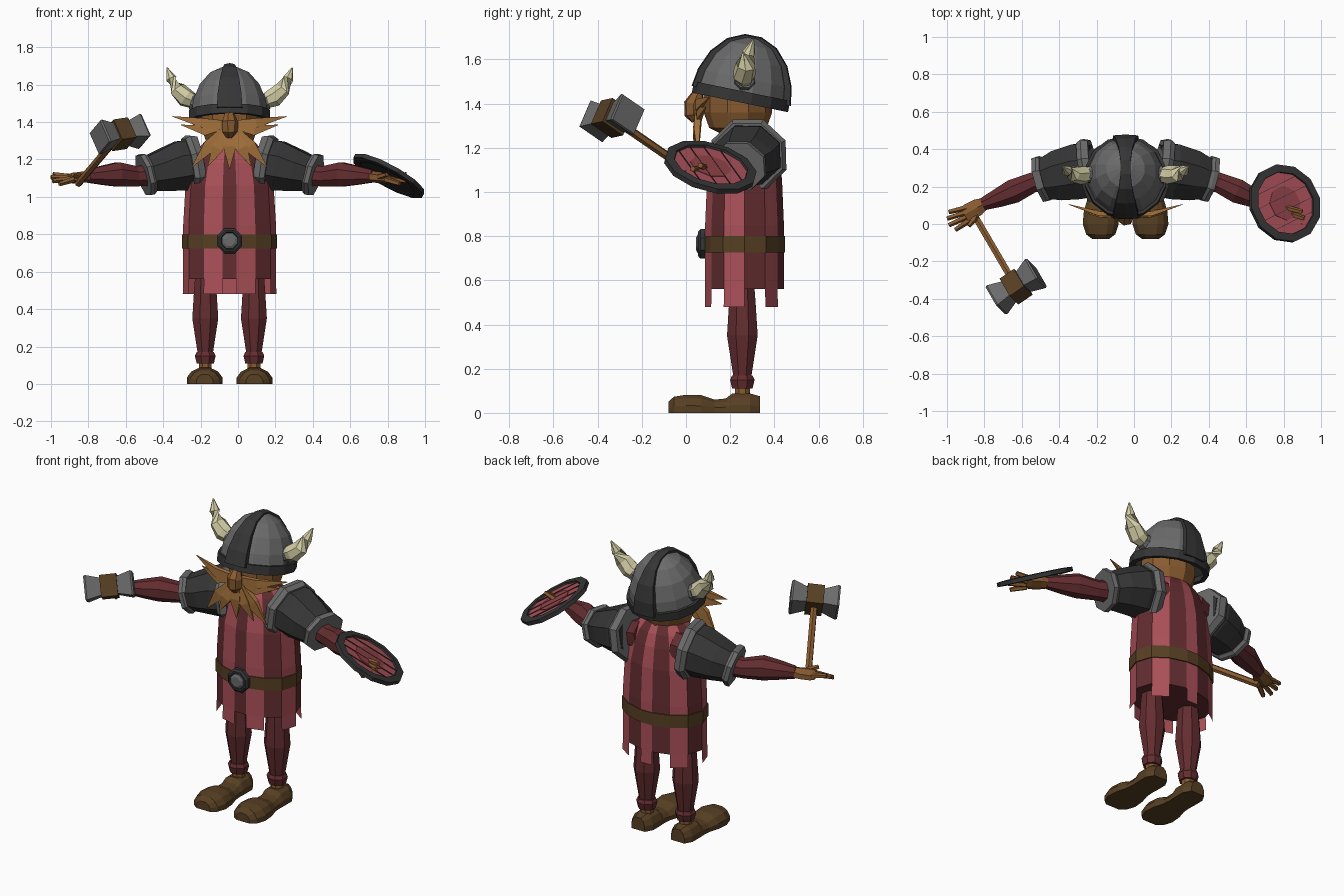
import bpy, bmesh, math
from mathutils import Vector, Matrix

if "Cube" in bpy.data.objects:
    bpy.data.objects.remove(bpy.data.objects["Cube"])

CX = -0.045  # body mirror line


def colour(name, rgb):
    m = bpy.data.materials.new(name)
    m.diffuse_color = (*rgb, 1)
    m.use_nodes = True
    m.node_tree.nodes["Principled BSDF"].inputs["Base Color"].default_value = m.diffuse_color
    return m


LIGHT_RED = colour("light red cloth", (.41, .082, .10))
DARK_RED = colour("dark red cloth", (.125, .026, .029))
MID_RED = colour("mid red paint", (.28, .055, .065))
STEEL = colour("steel", (.145, .145, .148))
IRON = colour("dark iron", (.036, .036, .037))
HORN = colour("horn", (.66, .62, .38))
HAIR = colour("ginger hair", (.38, .17, .045))
SKIN = colour("tan skin", (.25, .105, .03))
BROWN = colour("brown leather", (.095, .05, .017))


def build(name, verts, faces, mats, rule=None, matrix=None):
    bm = bmesh.new()
    vs = [bm.verts.new(v) for v in verts]
    for i, f in enumerate(faces):
        face = bm.faces.new([vs[j] for j in f])
        face.material_index = rule(i) if rule else 0
    bmesh.ops.recalc_face_normals(bm, faces=bm.faces)
    me = bpy.data.meshes.new(name)
    bm.to_mesh(me)
    bm.free()
    for m in mats if isinstance(mats, list) else [mats]:
        me.materials.append(m)
    ob = bpy.data.objects.new(name, me)
    bpy.context.collection.objects.link(ob)
    if matrix:
        ob.matrix_world = matrix
    return ob


def loft(name, rings, mat, caps=True, rule=None, matrix=None, loop=False):
    n = len(rings[0])
    verts = [p for r in rings for p in r]
    count = len(rings) if loop else len(rings) - 1
    faces = []
    for i in range(count):
        a, b = i * n, (i + 1) % len(rings) * n
        faces += [(a + j, a + (j + 1) % n, b + (j + 1) % n, b + j) for j in range(n)]
    if caps and not loop:
        faces += [tuple(range(n)), tuple(range(len(verts) - n, len(verts)))]
    return build(name, verts, faces, mat, rule, matrix)


def tube(name, path, sides, mat, up=None, rule=None):
    """Path points are (x, y, z, radius) or (x, y, z, side radius, up radius)."""
    pts = [Vector(p[:3]) for p in path]
    rings = []
    for i, p in enumerate(path):
        t = (pts[min(i + 1, len(pts) - 1)] - pts[max(i - 1, 0)]).normalized()
        ref = Vector(up) if up else Vector((0, 1, 0) if abs(t.z) > .8 else (0, 0, 1))
        side = t.cross(ref).normalized()
        top = side.cross(t)
        ra, rb = p[3], p[-1]
        angs = [2 * math.pi * (k + .5) / sides for k in range(sides)]
        rings.append([pts[i] + side * ra * math.cos(a) + top * rb * math.sin(a) for a in angs])
    return loft(name, rings, mat, rule=rule)


def revolve(name, prof, n, mat, matrix, loop=False):
    rings = [[(r * math.cos(2 * math.pi * (k + .5) / n), r * math.sin(2 * math.pi * (k + .5) / n), z)
              for k in range(n)] for r, z in prof]
    return loft(name, rings, mat, matrix=matrix, loop=loop)


def mirrored(path, s):
    return [(CX + s * p[0], *p[1:]) for p in path]


def power(v, e):
    return math.copysign(abs(v) ** e, v)


# tunic: 14 striped panels, alternate panels hang lower
def body_ring(z, s, grow=0.0):
    ring = []
    for j in range(14):
        a = math.radians(-90) + (j - .5) * math.tau / 14
        ring.append((CX + (.248 * s + grow) * power(math.cos(a), 1.25),
                     .265 + (.182 * s + grow) * power(math.sin(a), .8), z))
    return ring


levels = [(.56, 1), (.85, 1), (1.06, .95), (1.18, .83), (1.25, .7), (1.3, .52)]
stripe = lambda i: (i % 14 + 1) % 2
loft("tunic", [body_ring(z, s) for z, s in levels], [LIGHT_RED, DARK_RED], rule=stripe)
upper, lower = body_ring(.56, 1), body_ring(.48, 1.01)
hem_v, hem_f = [], []
for j in range(1, 14, 2):
    k = (j + 1) % 14
    hem_f.append(tuple(range(len(hem_v), len(hem_v) + 4)))
    hem_v += [upper[j], upper[k], lower[k], lower[j]]
build("tunic_hem", hem_v, hem_f, LIGHT_RED)
loft("belt", [body_ring(.725, 1, .006), body_ring(.80, 1, .006)], BROWN)

# buckle
front = Matrix.Translation((CX, .085, .765)) @ Matrix.Rotation(math.pi / 2, 4, 'X')
revolve("buckle", [(.072, 0), (.072, .02), (.06, .03), (.05, .03), (.046, .02)], 8, IRON, front)
revolve("buckle_boss", [(.045, .015), (.045, .032), (.03, .04)], 8, STEEL, front)

for s, tag in ((-1, "left"), (1, "right")):
    # legs, ankles and shoes
    leg = [(.13, .255, .62, .055), (.13, .255, .5, .065), (.13, .255, .35, .075), (.13, .255, .17, .045)]
    tube(tag + "_leg", mirrored(leg, s), 8, DARK_RED)
    cuff = [(.13, .255, .17, .05), (.13, .255, .15, .06), (.13, .255, .11, .05)]
    tube(tag + "_cuff", mirrored(cuff, s), 8, DARK_RED)
    tube(tag + "_ankle", mirrored([(.13, .255, .13, .037), (.13, .255, .06, .037)], s), 8, SKIN)
    shoe = [(-.08, .045, .05), (-.055, .078, .073), (0, .096, .082), (.07, .09, .08), (.13, .072, .06),
            (.18, .068, .065), (.21, .07, .088), (.29, .07, .088), (.335, .045, .075)]
    loft(tag + "_shoe", [[(CX + s * .133 + w * a, y, h * b) for a, b in
                          ((-1, 0), (-1, .4), (-.75, .8), (-.4, 1), (.4, 1), (.75, .8), (1, .4), (1, 0))]
                         for y, w, h in shoe], BROWN)

    # arms
    arm = [(.1, .30, 1.18, .1), (.40, .25, 1.12, .065), (.5, .22, 1.11, .058),
           (.6, .175, 1.12, .07), (.68, .14, 1.115, .055), (.765, .105, 1.11, .036)]
    tube(tag + "_arm", mirrored(arm, s), 8, DARK_RED)
    # shoulder armour
    guard = [(.18, .285, 1.175, .15, .14), (.26, .28, 1.165, .16, .145),
             (.36, .26, 1.14, .145, .12), (.44, .24, 1.12, .115, .10)]
    tube(tag + "_shoulder_guard", mirrored(guard, s), 8, IRON)
    flange = [(.165, .292, 1.172, .17, .165), (.2, .285, 1.167, .185, .175), (.225, .28, 1.163, .17, .16)]
    tube(tag + "_guard_flange", mirrored(flange, s), 8, STEEL)
    rim = [(.425, .247, 1.125, .12, .11), (.44, .243, 1.121, .132, .12), (.462, .237, 1.115, .13, .118)]
    tube(tag + "_guard_rim", mirrored(rim, s), 8, STEEL)

    # hand: palm, four fingers, thumb
    palm = [(.745, .115, 1.11, .032), (.79, .09, 1.105, .052, .03),
            (.84, .062, 1.1, .055, .028), (.862, .05, 1.1, .045, .022)]
    tube(tag + "_palm", mirrored(palm, s), 6, SKIN)
    for i, (x, y, z) in enumerate(((.945, .065, 1.12), (.955, .03, 1.105), (.945, -.005, 1.085), (.91, -.03, 1.07))):
        root = (.835, .092 - .024 * i, 1.105 - .004 * i, .017)
        tube(f"{tag}_finger_{i + 1}", mirrored([root, (x, y, z, .013)], s), 5, SKIN)
    tube(tag + "_thumb", mirrored([(.785, .08, 1.1, .018), (.81, .025, 1.11, .017), (.84, -.01, 1.12, .012)], s), 5, SKIN)

    # horns with collars
    tube(tag + "_horn_collar", mirrored([(.165, .265, 1.5, .056), (.205, .265, 1.513, .046)], s), 8, STEEL)
    horn = [(.19, .265, 1.51, .04), (.235, .262, 1.53, .052), (.28, .27, 1.575, .045),
            (.312, .285, 1.63, .03), (.335, .305, 1.69, .004)]
    tube(tag + "_horn", mirrored(horn, s), 7, HORN)

    # moustache and side beard spikes
    for nm, mid, tip in (("moustache", (.14, .055, 1.395, .018, .036), (.305, .105, 1.43)),
                         ("whisker", (.13, .06, 1.355, .018, .038), (.26, .09, 1.385)),
                         ("outer_beard", (.11, .05, 1.27, .02, .048), (.2, .055, 1.16)),
                         ("inner_beard", (.065, .045, 1.26, .045, .02), (.115, .05, 1.165))):
        path = [(0, .06, 1.39, .022), mid, (*tip, .002)]
        tube(f"{tag}_{nm}", mirrored(path, s), 4, HAIR)

# head, nose and centre beard
revolve("head", [(.07, -.1), (.13, -.07), (.155, 0), (.155, .08), (.12, .15)], 10, SKIN,
        Matrix.Translation((CX, .235, 1.36)))
tube("nose", [(CX, .045, 1.32, .02), (CX, .035, 1.35, .043), (CX, .035, 1.4, .045), (CX, .055, 1.45, .025)], 7, SKIN)
tube("centre_beard", [(CX, .06, 1.38, .03), (CX, .045, 1.27, .05, .02), (CX, .05, 1.15, .002)], 4, HAIR)

# helmet, tilted back
tilt = Matrix.Translation((CX, .25, 1.435)) @ Matrix.Rotation(math.radians(-11.5), 4, 'X')
dome = [(.21, 0), (.198, .08), (.163, .165), (.105, .232), (.035, .265)]
revolve("helmet_dome", dome, 14, STEEL, tilt)
revolve("helmet_rim", [(.195, -.03), (.222, -.03), (.222, .022), (.195, .022)], 14, IRON, tilt, loop=True)
arc = [(-r, z) for r, z in dome] + [(r, z) for r, z in reversed(dome)]
rings = []
for y, z in arc:
    w = .026 + .042 * (abs(y) / .21) ** 2
    k = 1.07
    rings.append([(-w, y * .9, z * .9), (-w, y * k - .0, z * 1.03), (0, y * k * 1.02, z * 1.05),
                  (w, y * k, z * 1.03), (w, y * .9, z * .9)])
loft("helmet_crest", rings, IRON, matrix=tilt)

# shield
normal = Vector((.55, .27, 1)).normalized()
hold = Matrix.Translation((.805, .11, 1.112)) @ normal.to_track_quat('Z', 'Y').to_matrix().to_4x4()
revolve("shield_rim", [(.168, -.014), (.214, -.012), (.214, .012), (.172, .016)], 12, IRON, hold, loop=True)
revolve("shield_back", [(.18, -.01), (.18, -.002)], 12, IRON, hold)
revolve("shield_face", [(.18, -.001), (.18, .005)], 12, LIGHT_RED, hold)
revolve("shield_centre", [(.095, .004), (.095, .008)], 8, MID_RED, hold)
for i, x in enumerate((-.105, -.035, .035, .105)):
    h = math.sqrt(.168 ** 2 - x * x)
    loft(f"shield_plank_gap_{i + 1}", [[(x + a, b, z) for a, b in ((-.0015, -h), (.0015, -h), (.0015, h), (-.0015, h))]
                                       for z in (.004, .0095)], IRON, matrix=hold)

# hammer: handle, flared head, leather collar
top, bottom = Vector((-.63, -.335, 1.335)), Vector((-.855, .05, 1.07))
shaft = (top - bottom).normalized()
axis = Vector((.22, .15, .033)).normalized()
tube("hammer_handle", [(*bottom, .02), (*top, .02)], 6, SKIN)
head = [(-.135, .092), (-.125, .098), (-.05, .07), (.05, .07), (.125, .098), (.135, .092)]
tube("hammer_head", [(*(top + axis * d), r) for d, r in head], 4, STEEL, up=shaft)
tube("hammer_collar", [(*(top + axis * d), .088) for d in (-.047, .047)], 4, BROWN, up=shaft)
